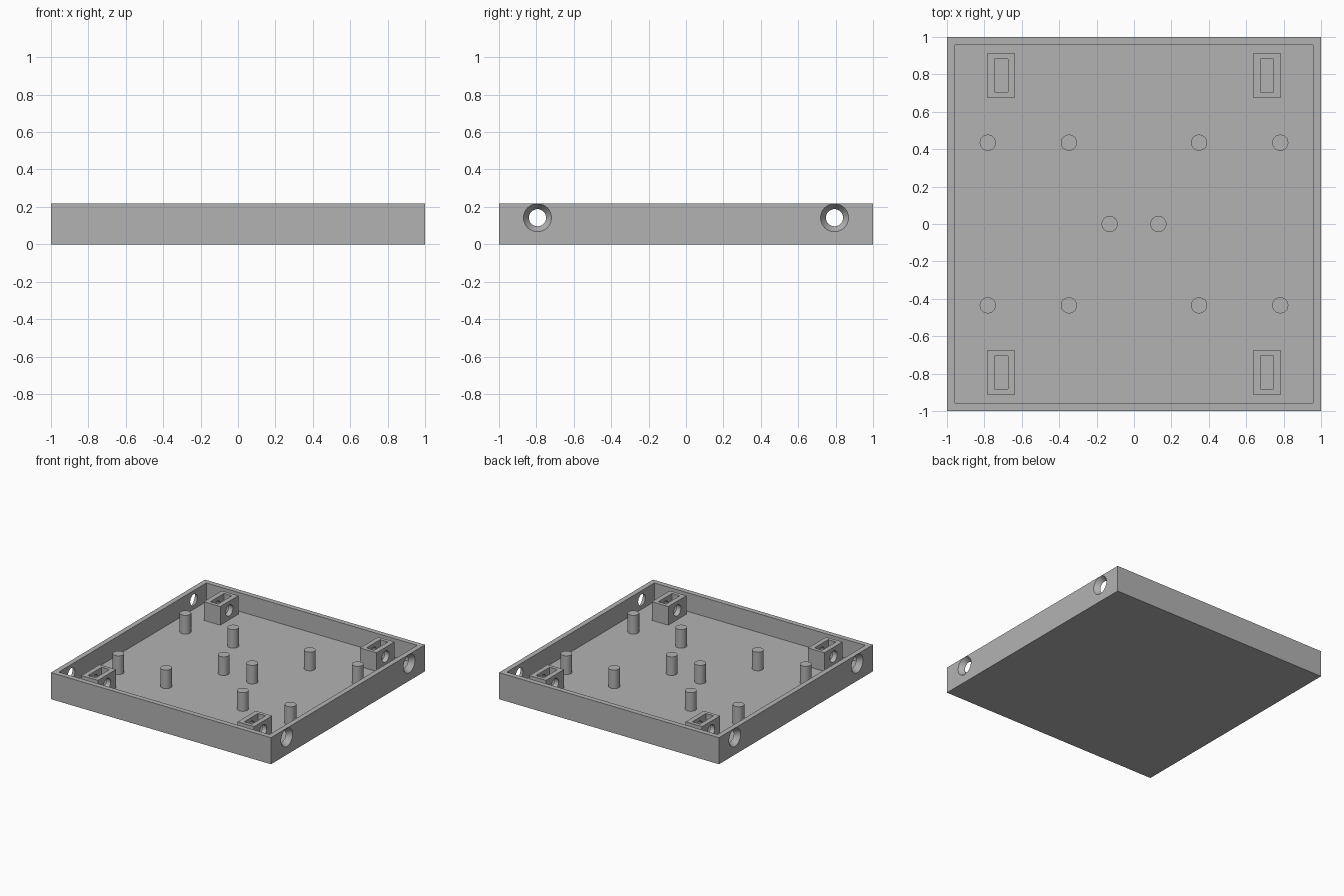
import bpy
import math

old = bpy.data.objects.get("Cube")
if old:
    bpy.data.objects.remove(old, do_unlink=True)

HEIGHT, FLOOR, WALL = 0.218, 0.065, 0.042
HOLE_Z, HOLE_Y, BLOCK_X = 0.142, 0.794, 0.71

grey = bpy.data.materials.new("plain grey")
grey.use_nodes = True
grey.diffuse_color = (0.45, 0.45, 0.45, 1)
grey.node_tree.nodes["Principled BSDF"].inputs["Base Color"].default_value = (0.45, 0.45, 0.45, 1)


def finish(name):
    obj = bpy.context.object
    obj.name = name
    bpy.ops.object.transform_apply(location=True, rotation=True, scale=True)
    obj.data.materials.append(grey)
    return obj


def box(name, x, y, z0, z1, sx, sy):
    bpy.ops.mesh.primitive_cube_add(size=1, location=(x, y, (z0 + z1) / 2))
    bpy.context.object.scale = (sx, sy, z1 - z0)
    return finish(name)


def cone_x(name, x, y, r_low, r_high, length):
    """Cone or cylinder lying along x, r_low at its -x end."""
    bpy.ops.mesh.primitive_cone_add(vertices=48, radius1=r_low, radius2=r_high, depth=length,
                                    location=(x, y, HOLE_Z), rotation=(0, math.pi / 2, 0))
    return finish(name)


def cut(target, cutter):
    cutter.hide_render = True
    mod = target.modifiers.new("cut", 'BOOLEAN')
    mod.operation, mod.solver, mod.object = 'DIFFERENCE', 'EXACT', cutter
    bpy.context.view_layer.objects.active = target
    bpy.ops.object.modifier_apply(modifier=mod.name)
    bpy.data.objects.remove(cutter, do_unlink=True)


def smooth(obj):
    bpy.ops.object.select_all(action='DESELECT')
    obj.select_set(True)
    bpy.context.view_layer.objects.active = obj
    bpy.ops.object.shade_smooth_by_angle(angle=math.radians(30))


# Open tray
tray = box("tray", 0, 0, 0, HEIGHT, 2, 2)
inner = 2 - 2 * WALL
cut(tray, box("cavity_cutter", 0, 0, FLOOR, HEIGHT + 0.1, inner, inner))

# Countersunk screw holes through both side walls
for sx in (-1, 1):
    for sy in (-1, 1):
        radii = (0.046, 0.075) if sx > 0 else (0.075, 0.046)
        cut(tray, cone_x("countersink_cutter", sx * (1 - WALL / 2), sy * HOLE_Y, *radii, WALL + 0.0004))
smooth(tray)

# Nut blocks with a slot from above and a bore along x
for sx, side in ((-1, "right"), (1, "left")):
    for sy, end in ((-1, "front"), (1, "back")):
        x, y = sx * BLOCK_X, sy * HOLE_Y
        block = box(f"nut_block_{end}_{side}", x, y, FLOOR, HEIGHT, 0.15, 0.235)
        cut(block, cone_x("bore_cutter", x, y, 0.046, 0.046, 0.3))
        cut(block, box("slot_cutter", x, y, FLOOR + 0.002, HEIGHT + 0.1, 0.07, 0.178))
        smooth(block)

# Support posts
spots = [(sx * x, sy * 0.435) for x in (0.348, 0.782) for sx in (-1, 1) for sy in (-1, 1)]
spots += [(-0.13, 0), (0.13, 0)]
for i, (x, y) in enumerate(spots, 1):
    bpy.ops.mesh.primitive_cylinder_add(vertices=40, radius=0.043, depth=HEIGHT - FLOOR,
                                        location=(x, y, (HEIGHT + FLOOR) / 2))
    smooth(finish(f"support_post_{i}"))
